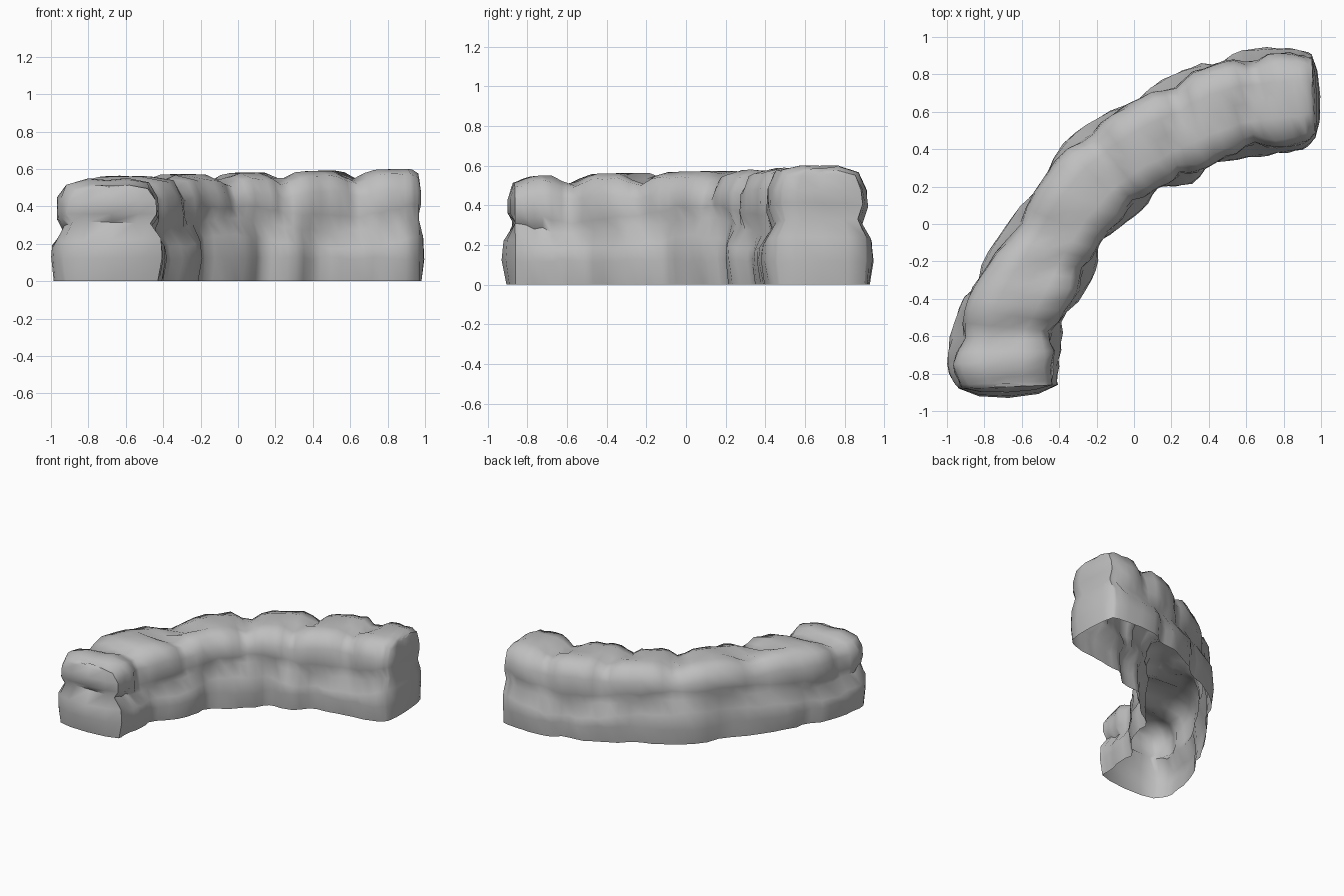
import bpy, bmesh, math, random
from mathutils import Vector

random.seed(4)
cube = bpy.data.objects.get("Cube")
if cube:
    bpy.data.objects.remove(cube)

# Footprint of the curved wall: outer and inner edge points, end to end
OUTER = [(-.94, -.88), (-1, -.75), (-.94, -.45), (-.82, -.22), (-.61, .1), (-.38, .43),
         (-.13, .61), (.15, .77), (.36, .86), (.58, .93), (.83, .94), (.95, .91)]
INNER = [(-.41, -.86), (-.4, -.72), (-.36, -.53), (-.23, -.3), (-.15, -.1), (0, .04),
         (.15, .17), (.31, .22), (.5, .33), (.72, .37), (.9, .4), (.97, .46)]

# Half cross-section: fraction of the half width, height
PROFILE = [(.94, 0), (1, .12), (.98, .21), (.79, .3), (.9, .38), (.88, .47), (.74, .55), (.35, .575)]

# Joints between stones, as positions along the edge lists
JOINTS = {("outer", "low"): (2.6, 4.4, 6.4, 8.4), ("inner", "low"): (2.1, 3.9, 6.0, 7.6),
          ("outer", "high"): (1.5, 3.7, 5.4, 7.2, 9.1), ("inner", "high"): (1.7, 3.2, 5.2, 6.8, 8.7)}
STEP = .25


def spline(points, s):
    """Smooth curve through the points."""
    last = len(points) - 1
    i = min(int(s), last - 1)
    t = s - i
    a, b, c, d = (Vector(points[max(0, min(last, i + k))]) for k in (-1, 0, 1, 2))
    return .5 * (2 * b + (c - a) * t + (2 * a - 5 * b + 4 * c - d) * t * t
                 + (3 * b - a - 3 * c + d) * t ** 3)


def pinch(side, course, s):
    """1 at a joint between stones, falling to 0 on the stone."""
    return max(math.exp(-((s - j) / .27) ** 2) for j in JOINTS[side, course])


def side_point(side, k, s):
    frac, z = PROFILE[k]
    outer, inner = spline(OUTER, s), spline(INNER, s)
    mid = (outer + inner) / 2
    half = (outer if side == "outer" else inner) - mid
    course = "low" if k < 3 else "high"
    p = pinch(side, course, s)
    if k != 3:
        frac -= (.13 if course == "low" else .16) * p * (1 if k < 7 else .2)
    frac += random.uniform(-.02, .02)
    # The seam between courses wanders up and down
    if 1 < k < 5:
        z += .035 * math.sin(s - 3.5)
    # Top rises gently along the wall, dips at each joint and droops at the ends
    if k > 3:
        rise = (k - 3) / 4
        z *= .91 + .009 * s
        z += (.025 - .06 * p - .035 * math.exp(-(s / .6) ** 2)
              - .03 * math.exp(-((s - 11) / .4) ** 2)) * rise
    if 0 < k < 7:
        z += random.uniform(-.01, .01)
    xy = mid + half * frac
    return Vector((xy.x, xy.y, z))


bm = bmesh.new()
count = round((len(OUTER) - 1) / STEP) + 1
n = len(PROFILE)
rings = []
for r in range(count):
    s = min(r * STEP, len(OUTER) - 1.0001)
    left = [side_point("outer", k, s) for k in range(n)]
    right = [side_point("inner", k, s) for k in range(n)]
    crown = (left[-1] + right[-1]) / 2 + Vector((0, 0, random.uniform(-.025, .005)))
    rings.append([bm.verts.new(p) for p in left + [crown] + right[::-1]])

# Sides and top
for a, b in zip(rings, rings[1:]):
    for i in range(len(a) - 1):
        bm.faces.new((a[i], a[i + 1], b[i + 1], b[i]))

# End stones: rows across each end, bulging outward on both courses
BULGE = (.035, .06, .05, -.01, .03, .03, .01, -.02)
for ring, away in ((rings[0], Vector((0, -1, 0))), (rings[-1], Vector((1, 0, 0)))):
    size = 1 if away.y else .6
    rows = []
    for k in range(n):
        a, b = ring[k], ring[-1 - k]
        row = [a]
        for t, w in ((.2, .75), (.5, 1), (.8, .75)):
            p = a.co.lerp(b.co, t) + away * BULGE[k] * w * size
            row.append(bm.verts.new(p))
        rows.append(row + [b])
    for low, high in zip(rows, rows[1:]):
        for i in range(4):
            bm.faces.new((low[i], low[i + 1], high[i + 1], high[i]))
    top = rows[-1]
    bm.faces.new(top[:3] + [ring[n]])
    bm.faces.new(top[2:] + [ring[n]])

bmesh.ops.recalc_face_normals(bm, faces=bm.faces)
mesh = bpy.data.meshes.new("curved_stone_wall")
bm.to_mesh(mesh)
bm.free()
wall = bpy.data.objects.new("curved_stone_wall", mesh)
bpy.context.collection.objects.link(wall)

# Stone colour
stone = bpy.data.materials.new("grey_stone")
stone.use_nodes = True
grey = (.52, .52, .52, 1)
stone.diffuse_color = grey
stone.node_tree.nodes["Principled BSDF"].inputs["Base Color"].default_value = grey
mesh.materials.append(stone)

bpy.ops.object.select_all(action="DESELECT")
wall.select_set(True)
bpy.context.view_layer.objects.active = wall
bpy.ops.object.shade_smooth_by_angle(angle=math.radians(60))
